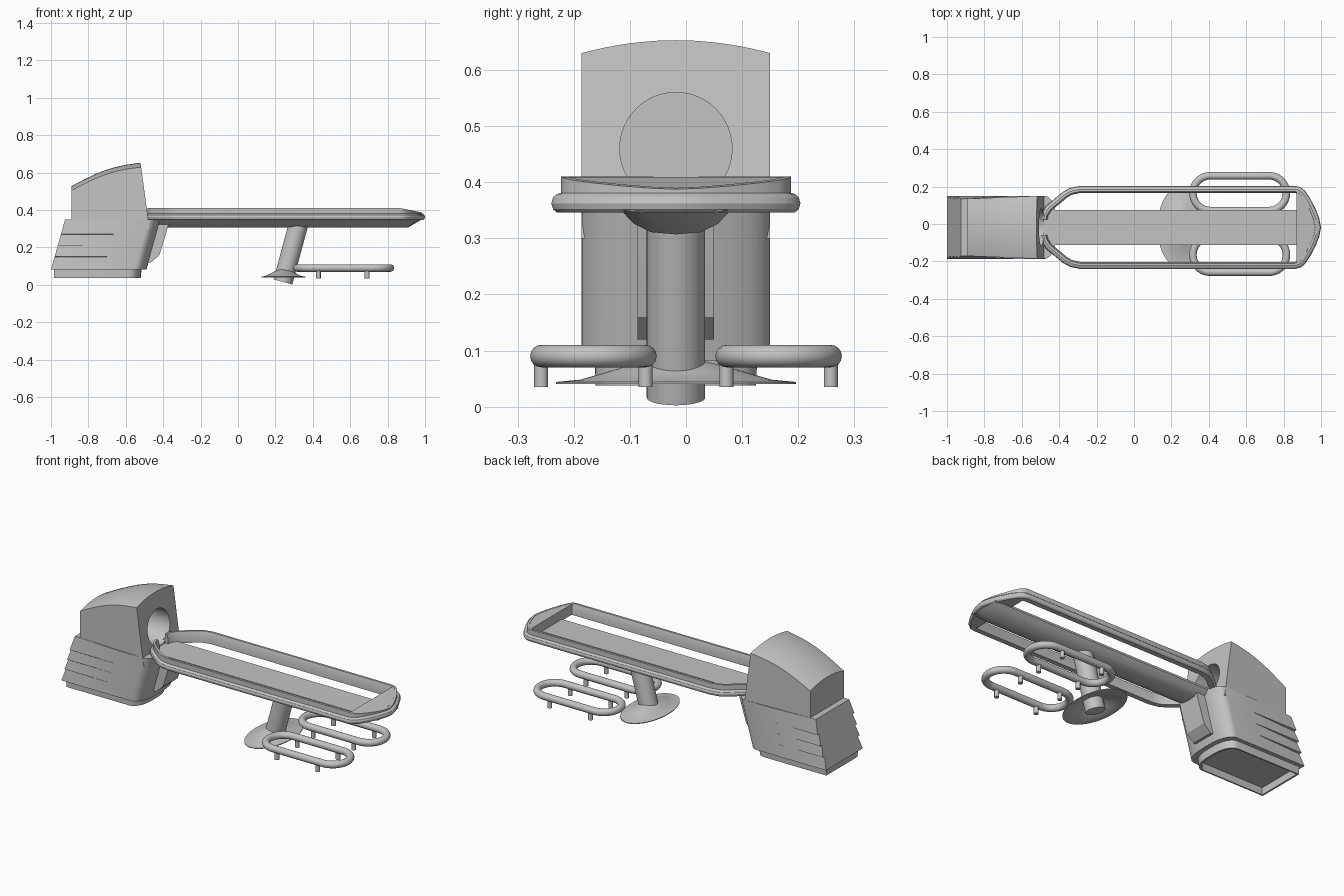
import bpy, bmesh
from math import sin, cos, pi, radians
from mathutils import Vector

if "Cube" in bpy.data.objects:
    bpy.data.objects.remove(bpy.data.objects["Cube"])

CY = -0.018  # centre line of housing, couch and column

grey = bpy.data.materials.new("light_grey")
grey.use_nodes = True
grey.diffuse_color = (0.55, 0.55, 0.55, 1)
grey.node_tree.nodes["Principled BSDF"].inputs["Base Color"].default_value = (0.55, 0.55, 0.55, 1)


def loft(name, rings, cap=True, loop=False, angle=30):
    """Skin a list of equal-length closed rings."""
    bm = bmesh.new()
    vs = [[bm.verts.new(p) for p in r] for r in rings]
    n = len(vs[0])
    pairs = list(zip(vs, vs[1:])) + ([(vs[-1], vs[0])] if loop else [])
    for a, b in pairs:
        for i in range(n):
            j = (i + 1) % n
            bm.faces.new((a[i], a[j], b[j], b[i]))
    if cap:
        bm.faces.new(vs[0])
        bm.faces.new(vs[-1])
    bmesh.ops.recalc_face_normals(bm, faces=bm.faces)
    me = bpy.data.meshes.new(name)
    bm.to_mesh(me)
    bm.free()
    ob = bpy.data.objects.new(name, me)
    bpy.context.collection.objects.link(ob)
    me.materials.append(grey)
    bpy.ops.object.select_all(action='DESELECT')
    ob.select_set(True)
    bpy.context.view_layer.objects.active = ob
    bpy.ops.object.shade_smooth_by_angle(angle=radians(angle))
    return ob


def circle(c, u, v, ru, rv, n):
    return [Vector(c) + u * ru * cos(2 * pi * i / n) + v * rv * sin(2 * pi * i / n) for i in range(n)]


def rod(name, a, b, r, n=24):
    a, b = Vector(a), Vector(b)
    d = (b - a).normalized()
    u = d.orthogonal().normalized()
    return loft(name, [circle(p, u, d.cross(u), r, r, n) for p in (a, b)])


X, Y, Z = Vector((1, 0, 0)), Vector((0, 1, 0)), Vector((0, 0, 1))


# Lower housing: leaning block with a bowed nose and shingled rear sides
def plan(z, half=0.168, rear=0.168, back=-1.0, nose=-0.49, shear=0.28):
    dx = (z - 0.08) * shear
    side = [(back, rear), (-0.72, half)]
    side += [(nose - 0.065 + 0.065 * sin(a), half * cos(a) ** 0.7)
             for a in [pi / 2 * k / 12 for k in range(12)]]
    pts = side + [(nose, 0)] + [(x, -y) for x, y in reversed(side)]
    return [Vector((x + dx, y + CY, z)) for x, y in pts]


levels = [0.08, 0.15, 0.21, 0.27, 0.35]
rings = []
for lo, hi in zip(levels, levels[1:]):
    rings += [plan(lo + 0.001), plan(hi, rear=0.152)]
loft("lower_housing", rings)

# Open-bottomed plinth
loft("plinth", [plan(0.09, 0.145, 0.145, -0.985, -0.515, 0),
                plan(0.038, 0.143, 0.143, -0.985, -0.52, 0),
                plan(0.038, 0.135, 0.135, -0.975, -0.53, 0),
                plan(0.079, 0.135, 0.135, -0.975, -0.53, 0)])


# Upper housing: crowned hood leaning forward, with a round blind bore
def hood_ring(t):
    half = 0.153 + 0.015 * t
    edge = 0.505 + 0.125 * t + 0.025 * sin(pi * t)
    top = [(half * cos(pi * k / 16), edge + 0.023 * (1 - cos(pi * k / 16) ** 2)) for k in range(17)]
    pts = [(half, 0.3)] + top + [(-half, 0.3)]
    return [Vector((-0.89 + t * (0.41 - 0.135 * (z - 0.35)), y + CY, z)) for y, z in pts]


hood = loft("upper_housing", [hood_ring(k / 10) for k in range(11)])
cutter = rod("bore_cutter", (-0.78, CY, 0.46), (-0.3, CY, 0.46), 0.1, 64)
cut = hood.modifiers.new("bore", 'BOOLEAN')
cut.object = cutter
cut.solver = 'EXACT'
bpy.context.view_layer.objects.active = hood
bpy.ops.object.modifier_apply(modifier="bore")
bpy.data.objects.remove(cutter)
hood.select_set(True)
bpy.ops.object.shade_smooth_by_angle(angle=radians(30))


# Prism across the width from an x-z profile
def prism(name, prof, half):
    return loft(name, [[(x, CY + s * half, z) for x, z in prof] for s in (-1, 1)])


prism("couch_bracket", [(-0.52, 0.12), (-0.465, 0.12), (-0.42, 0.16), (-0.38, 0.29),
                        (-0.37, 0.335), (-0.52, 0.335)], 0.068)

# Couch rail: stepped profile swept round a U-shaped plan
half_path = [(-0.5, 0.045), (-0.495, 0.075), (-0.47, 0.115), (-0.42, 0.157), (-0.38, 0.19),
             (-0.345, 0.21), (-0.29, 0.222), (0.86, 0.222), (0.89, 0.215), (0.915, 0.195),
             (0.942, 0.155), (0.968, 0.105), (0.99, 0.05)]
path = [Vector(p) for p in half_path] + [Vector((1, 0))]
path += [Vector((x, -y)) for x, y in reversed(half_path)]


def drop(x, z):
    """Lower the raised rim towards the tip."""
    return z - max(0, x - 0.87) * 0.2 if z > 0.385 else z


def inset(i, d):
    t = (path[min(i + 1, len(path) - 1)] - path[max(i - 1, 0)]).normalized()
    return path[i] + Vector((t.y, -t.x)) * d


profile = [(0.01, 0.346), (0.003, 0.352), (0, 0.362), (0.003, 0.373), (0.01, 0.379), (0.017, 0.381),
           (0.017, 0.41), (0.03, 0.41), (0.038, 0.385), (0.038, 0.346)]
rail = []
for i in range(len(path)):
    ring = []
    for d, z in profile:
        p = inset(i, d)
        ring.append((p.x, p.y + CY, drop(p.x, z)))
    rail.append(ring)
loft("couch_rail", rail)

# Sloped end cap filling the tip of the rail
tip = [inset(i, 0.02) for i in range(len(path)) if path[i].x > 0.87]
tip = [Vector((0.87, 0.202))] + tip + [Vector((0.87, -0.202))]
loft("couch_end_cap", [[(p.x, p.y + CY, z) for p in tip] for z in (0.348,)]
     + [[(p.x, p.y + CY, drop(p.x, 0.409)) for p in tip]])

# Couch bed: shallow trough tapering up at the tip
section = [(0.093, 0.356), (0.093, 0.345), (0.075, 0.326), (0.045, 0.311), (0, 0.307)]
section += [(-y, z) for y, z in reversed(section[:-1])]
loft("couch_bed", [[(x, y + CY, z + (0.35 - z) * k) for y, z in section]
                   for x, k in ((-0.5, 0), (0.91, 0), (0.975, 0.9))])

# Leaning column and hollow flared foot
rod("column", (0.24, CY, 0.016), (0.325, CY, 0.33), 0.052, 48)
flare = [(1, 0.04), (1, 0.044), (0.8, 0.048), (0.6, 0.06), (0.4, 0.073), (0.22, 0.082),
         (0.22, 0.077), (0.4, 0.067), (0.6, 0.054), (0.8, 0.042)]
loft("column_foot", [circle((0.243, CY, z), X, Y, 0.117 * r, 0.214 * r, 48) for r, z in flare],
     cap=False, loop=True)

# Pair of foot loops on short legs
for s, side in ((1, "left"), (-1, "right")):
    rings = []
    R = 0.093
    for k in range(48):
        a = 2 * pi * (k + 0.5) / 48
        out = X * cos(a) + Y * sin(a)
        centre = Vector((0.565 + (0.157 if cos(a) > 0 else -0.157), s * 0.165, 0.09))
        rings.append(circle(centre + out * R, out, Z, 0.02, 0.02, 16))
    loft("foot_loop_" + side, rings, cap=False, loop=True)
    for x in (0.43, 0.69):
        for y in (0.072, 0.258):
            rod("loop_leg_" + side, (x, s * y, 0.035), (x, s * y, 0.085), 0.0125, 16)
